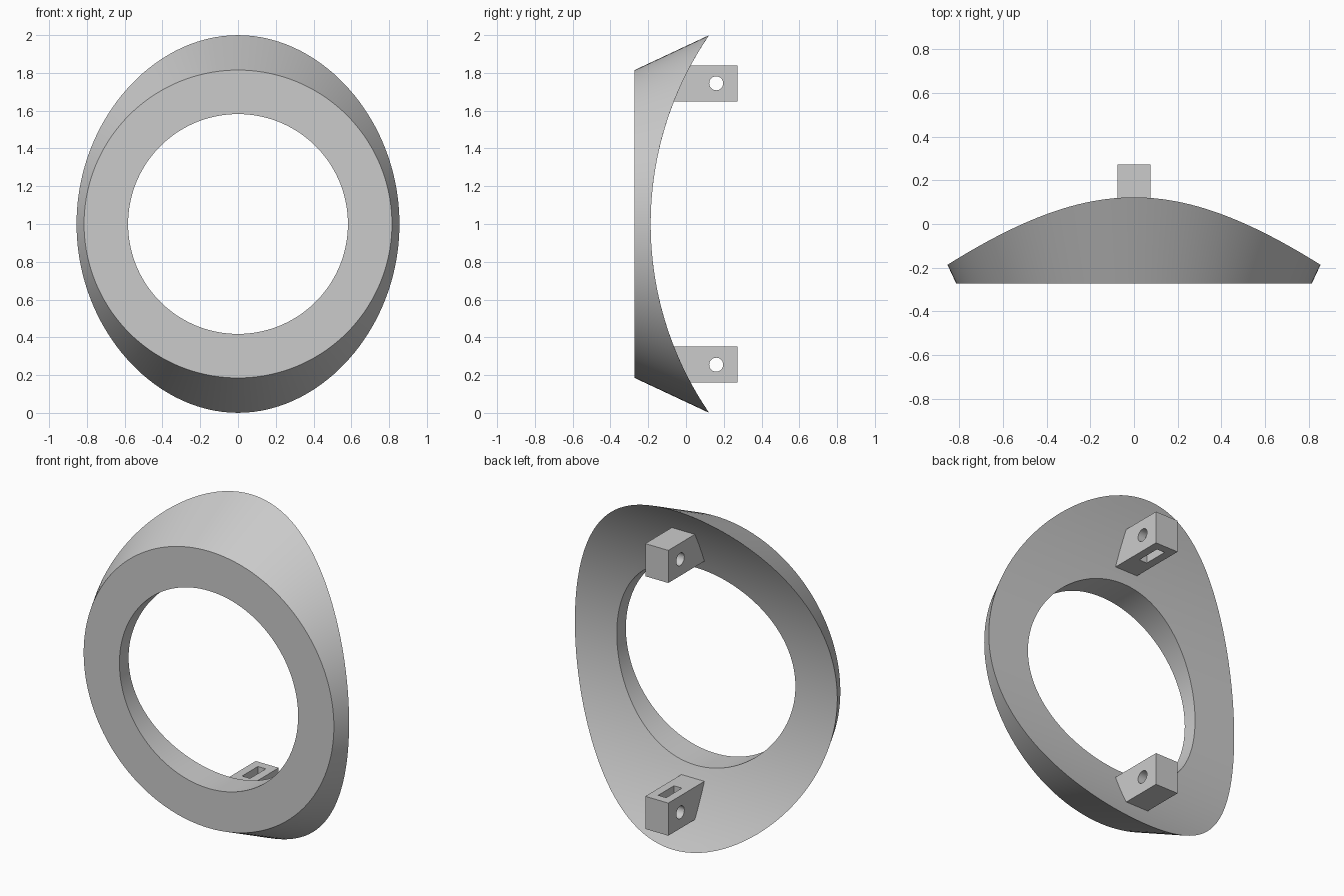
import bpy, bmesh, math
from mathutils import Matrix, Vector

if "Cube" in bpy.data.objects:
    bpy.data.objects.remove(bpy.data.objects["Cube"])

# Main dimensions
SEG = 144
FRONT_Y, FRONT_R, HOLE_R = -0.272, 0.815, 0.582
FLARE = 0.185 / 0.395          # radius gained per unit of depth
SADDLE_Y, SADDLE_R = -0.187, 1.77
MID_Z = 1.0

grey = bpy.data.materials.new("plain grey")
grey.use_nodes = True
grey.diffuse_color = (0.6, 0.6, 0.6, 1)
grey.node_tree.nodes["Principled BSDF"].inputs["Base Color"].default_value = (0.6, 0.6, 0.6, 1)


def finish(name, bm):
    bmesh.ops.recalc_face_normals(bm, faces=bm.faces)
    mesh = bpy.data.meshes.new(name)
    bm.to_mesh(mesh)
    bm.free()
    mesh.materials.append(grey)
    ob = bpy.data.objects.new(name, mesh)
    bpy.context.collection.objects.link(ob)
    return ob


def smooth(ob):
    bpy.ops.object.select_all(action='DESELECT')
    ob.select_set(True)
    bpy.context.view_layer.objects.active = ob
    bpy.ops.object.shade_smooth_by_angle(angle=math.radians(25))


def saddle(z):
    """Depth of the concave back at height z from the middle."""
    return SADDLE_Y + SADDLE_R - math.sqrt(SADDLE_R ** 2 - z * z)


def rim_radius(a):
    """Radius where the flared side meets the concave back."""
    r = FRONT_R
    for _ in range(40):
        r = FRONT_R + FLARE * (saddle(r * math.sin(a)) - FRONT_Y)
    return r


# Flared ring: closed cross-section swept round the opening
def ring():
    bm = bmesh.new()
    steps = 10
    loops = []
    for i in range(SEG):
        a = math.tau * i / SEG
        rim = rim_radius(a)
        section = [(HOLE_R, FRONT_Y), (FRONT_R, FRONT_Y)]
        for k in range(steps + 1):
            r = rim + (HOLE_R - rim) * k / steps
            section.append((r, saddle(r * math.sin(a))))
        loops.append([bm.verts.new((r * math.cos(a), y, MID_Z + r * math.sin(a)))
                      for r, y in section])
    n = len(loops[0])
    for i in range(SEG):
        p, q = loops[i], loops[(i + 1) % SEG]
        for k in range(n):
            m = (k + 1) % n
            bm.faces.new((p[k], p[m], q[m], q[k]))
    return finish("flared_ring", bm)


def box(name, lo, hi):
    bm = bmesh.new()
    lo, hi = Vector(lo), Vector(hi)
    bmesh.ops.create_cube(bm, size=1, matrix=Matrix.Translation((lo + hi) / 2)
                          @ Matrix.Diagonal((hi - lo).to_4d()))
    return finish(name, bm)


def pin(name, y, z, radius):
    bm = bmesh.new()
    bmesh.ops.create_cone(bm, cap_ends=True, segments=40, radius1=radius, radius2=radius,
                          depth=0.4, matrix=Matrix.Translation((0, y, z))
                          @ Matrix.Rotation(math.pi / 2, 4, 'Y'))
    return finish(name, bm)


# Mounting lug with a cross hole and a blind slot on its inner face
def lug(name, side):
    def span(a, b):
        return sorted((MID_Z + side * a, MID_Z + side * b))
    z0, z1 = span(0.648, 0.84)
    s0, s1 = span(0.6, 0.79)
    body = box(name, (-0.075, -0.12, z0), (0.075, 0.272, z1))
    cutters = [pin(name + "_hole_cutter", 0.16, MID_Z + side * 0.745, 0.037),
               box(name + "_slot_cutter", (-0.026, 0.075, s0), (0.026, 0.222, s1))]
    bpy.context.view_layer.objects.active = body
    for c in cutters:
        c.hide_render = True
        mod = body.modifiers.new("cut", 'BOOLEAN')
        mod.operation = 'DIFFERENCE'
        mod.solver = 'EXACT'
        mod.object = c
        bpy.ops.object.modifier_apply(modifier=mod.name)
        bpy.data.objects.remove(c)
    smooth(body)


smooth(ring())
lug("upper_lug", 1)
lug("lower_lug", -1)
